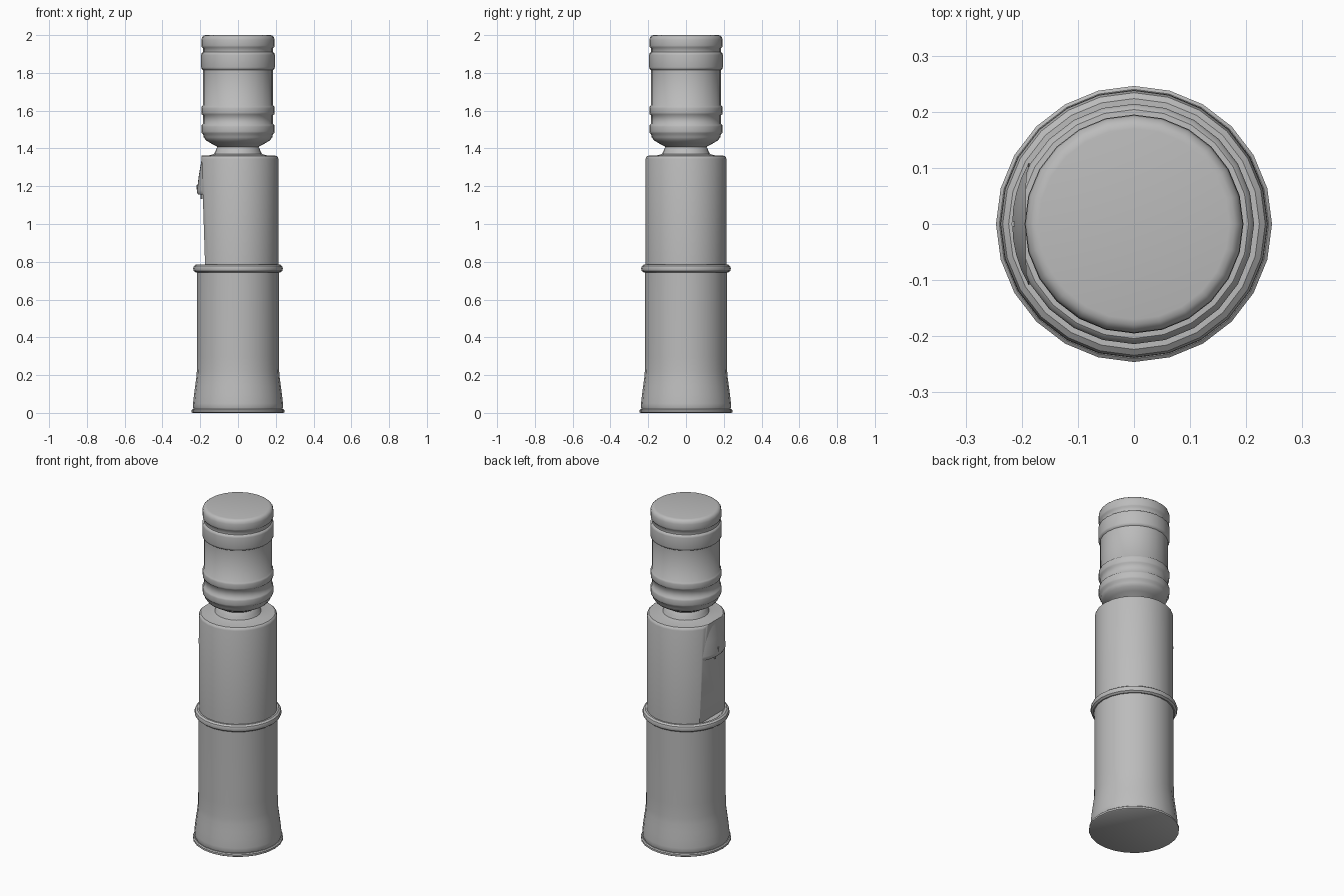
import bpy, bmesh, math
from mathutils import Vector

SEGMENTS = 24

if "Cube" in bpy.data.objects:
    bpy.data.objects.remove(bpy.data.objects["Cube"], do_unlink=True)

grey = bpy.data.materials.new("plain grey")
grey.use_nodes = True
colour = (0.5, 0.5, 0.5, 1)
grey.diffuse_color = colour
grey.node_tree.nodes["Principled BSDF"].inputs["Base Color"].default_value = colour

# Slightly sloping flat face on the tap side
FLAT_POINT = Vector((-0.193, 0, 1.36))
FLAT_NORMAL = Vector((-0.56, 0, -0.018)).normalized()


def finish(name, bm, angle=35):
    bmesh.ops.recalc_face_normals(bm, faces=bm.faces)
    mesh = bpy.data.meshes.new(name)
    bm.to_mesh(mesh)
    bm.free()
    mesh.materials.append(grey)
    obj = bpy.data.objects.new(name, mesh)
    bpy.context.collection.objects.link(obj)
    bpy.ops.object.select_all(action="DESELECT")
    obj.select_set(True)
    bpy.context.view_layer.objects.active = obj
    bpy.ops.object.shade_smooth_by_angle(angle=math.radians(angle))
    return obj


def lathe(profile, segments=SEGMENTS, closed=False):
    """Turn (radius, height) points round the z axis, capping open ends."""
    bm = bmesh.new()
    rings = []
    for r, z in profile:
        angles = [math.tau * i / segments for i in range(segments)]
        rings.append([bm.verts.new((r * math.cos(a), r * math.sin(a), z)) for a in angles])
    pairs = list(zip(rings, rings[1:]))
    if closed:
        pairs.append((rings[-1], rings[0]))
    else:
        bm.faces.new(rings[0])
        bm.faces.new(rings[-1])
    for low, high in pairs:
        for i in range(segments):
            j = (i + 1) % segments
            bm.faces.new((low[i], low[j], high[j], high[i]))
    return bm


def cut_flat(bm, keep_outside=False):
    """Slice along the flat face and cap the cut."""
    bmesh.ops.bisect_plane(bm, geom=bm.verts[:] + bm.edges[:] + bm.faces[:],
                           plane_co=FLAT_POINT, plane_no=FLAT_NORMAL,
                           clear_inner=keep_outside, clear_outer=not keep_outside)
    bmesh.ops.holes_fill(bm, edges=[e for e in bm.edges if e.is_boundary], sides=0)
    return bm


def rib(low, high, r, core):
    """Profile points of one rounded rib on the bottle."""
    b = 0.01
    return [(core, low), (r - 0.002, low + b * 0.6), (r, low + b * 1.5),
            (r, high - b * 1.5), (r - 0.002, high - b * 0.6), (core, high)]


# Base flange and flared lower body
finish("base_flange", lathe([(0.240, 0), (0.246, 0.004), (0.246, 0.015), (0.240, 0.02)]))
finish("lower_body", lathe([
    (0.233, 0.015), (0.239, 0.03), (0.238, 0.05), (0.233, 0.095), (0.227, 0.14),
    (0.221, 0.185), (0.218, 0.22), (0.217, 0.3), (0.217, 0.78)]))

# Rounded ring between the two body halves
ring = [(0.217 + 0.021 * math.cos(math.tau * i / 10),
         0.764 + 0.022 * math.sin(math.tau * i / 10)) for i in range(10)]
finish("middle_ring", lathe(ring, closed=True))

# Upper body with flat face and bottle collar
finish("upper_body", cut_flat(lathe([
    (0.214, 0.77), (0.214, 1.345), (0.211, 1.355), (0.204, 1.361), (0.15, 1.364),
    (0.127, 1.37), (0.12, 1.385), (0.111, 1.405), (0.104, 1.412)])))

# Arched tap cover: a cone trimmed by the flat face
finish("tap_cover", cut_flat(lathe([
    (0.211, 1.155), (0.217, 1.165), (0.217, 1.18), (0.207, 1.26), (0.193, 1.34)], 48), True))


# Small tap spout and button
def peg(name, radius, depth, location):
    bm = bmesh.new()
    bmesh.ops.create_cone(bm, cap_ends=True, segments=10, radius1=radius,
                          radius2=radius, depth=depth)
    bmesh.ops.translate(bm, verts=bm.verts, vec=location)
    finish(name, bm)


peg("tap_spout", 0.006, 0.03, (-0.194, 0, 1.148))
peg("tap_button", 0.005, 0.025, (-0.214, 0, 1.195))

# Upturned ribbed bottle
core = 0.185
bottle = [(0.1, 1.40), (0.115, 1.412), (0.145, 1.428), (0.17, 1.443), (0.182, 1.46)]
bottle += rib(1.475, 1.53, 0.194, core)
bottle += rib(1.575, 1.628, 0.194, core)
bottle += rib(1.815, 1.91, 0.195, core)
bottle += [(core, 1.93), (0.192, 1.936), (0.194, 1.945), (0.194, 1.975),
           (0.19, 1.99), (0.18, 1.998), (0.17, 2.0)]
finish("water_bottle", lathe(bottle), 50)
